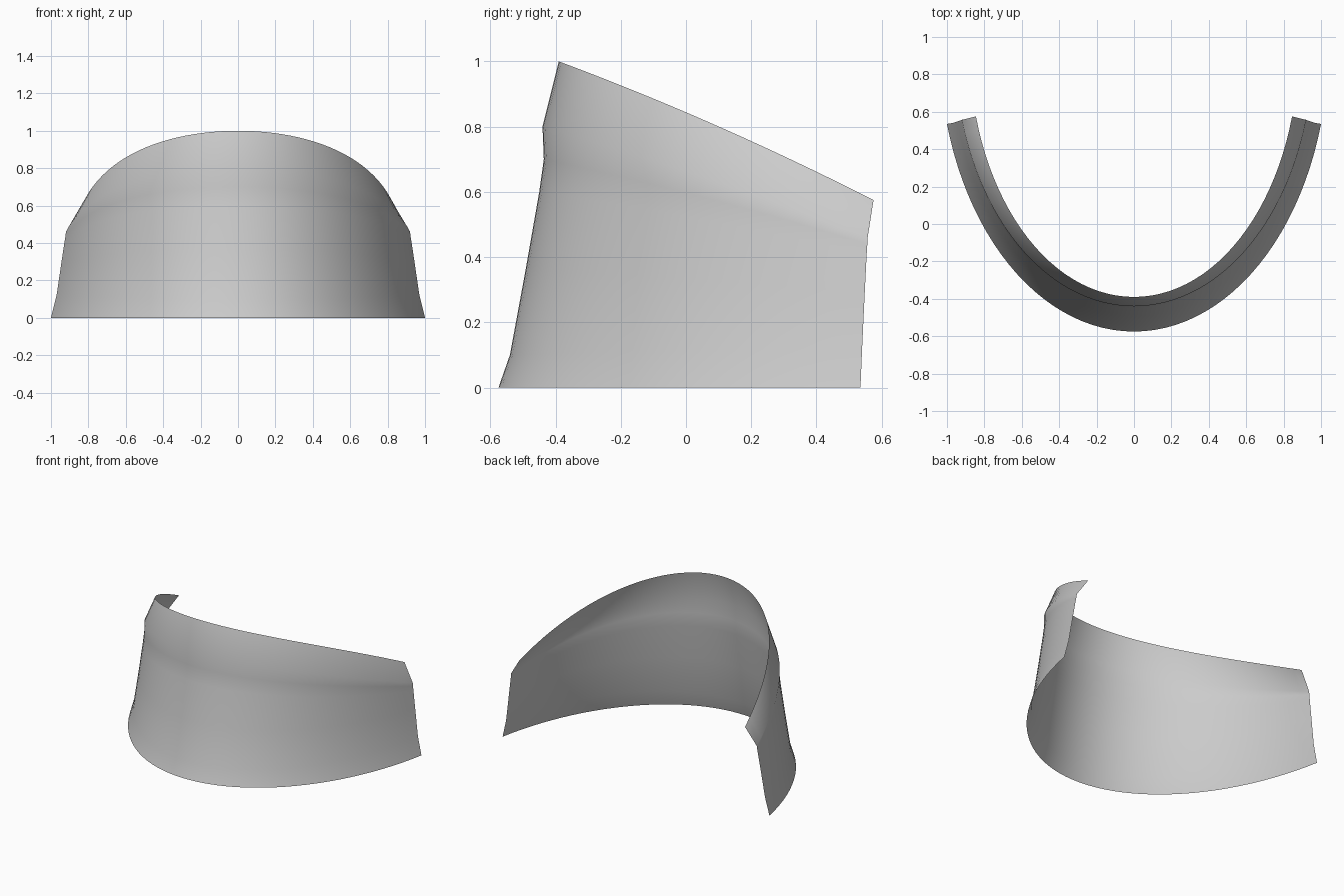
import bpy, bmesh, math

if "Cube" in bpy.data.objects:
    bpy.data.objects.remove(bpy.data.objects["Cube"])

# Rows from bottom to top: centre (y, z), rear end (x, y, z)
ROWS = [
    (-0.575, 0.00, 1.000, 0.535, 0.000),
    (-0.540, 0.10, 0.970, 0.540, 0.120),
    (-0.492, 0.36, 0.945, 0.548, 0.290),
    (-0.450, 0.60, 0.927, 0.554, 0.410),
    (-0.436, 0.70, 0.922, 0.556, 0.440),
    (-0.440, 0.80, 0.920, 0.557, 0.460),
    (-0.390, 1.00, 0.845, 0.575, 0.575),
]
N = 24  # segments on each side of the centre


def row_points(cy, cz, ex, ey, ez):
    """Part of an ellipse, its height falling towards the rear ends."""
    a = ex * 1.04
    end = math.asin(ex / a)
    depth = (ey - cy) / (1 - math.cos(end))
    pts = []
    for i in range(-N, N + 1):
        t = end * i / N
        y = cy + depth * (1 - math.cos(t))
        f = (y - cy) / (ey - cy)
        z = cz + (ez - cz) * f - 0.065 * f * (f - 1) * cz
        pts.append((a * math.sin(t), y, z))
    return pts


# Curved visor sheet, open at the rear
bm = bmesh.new()
grid = [[bm.verts.new(p) for p in row_points(*r)] for r in ROWS]
for lo, hi in zip(grid, grid[1:]):
    for i in range(2 * N):
        bm.faces.new((lo[i], lo[i + 1], hi[i + 1], hi[i])).smooth = True
mesh = bpy.data.meshes.new("visor")
bm.to_mesh(mesh)
bm.free()
visor = bpy.data.objects.new("visor", mesh)
bpy.context.collection.objects.link(visor)

# Plain light grey
grey = bpy.data.materials.new("light grey")
grey.diffuse_color = (0.6, 0.6, 0.6, 1)
grey.use_nodes = True
grey.node_tree.nodes["Principled BSDF"].inputs["Base Color"].default_value = grey.diffuse_color
mesh.materials.append(grey)
